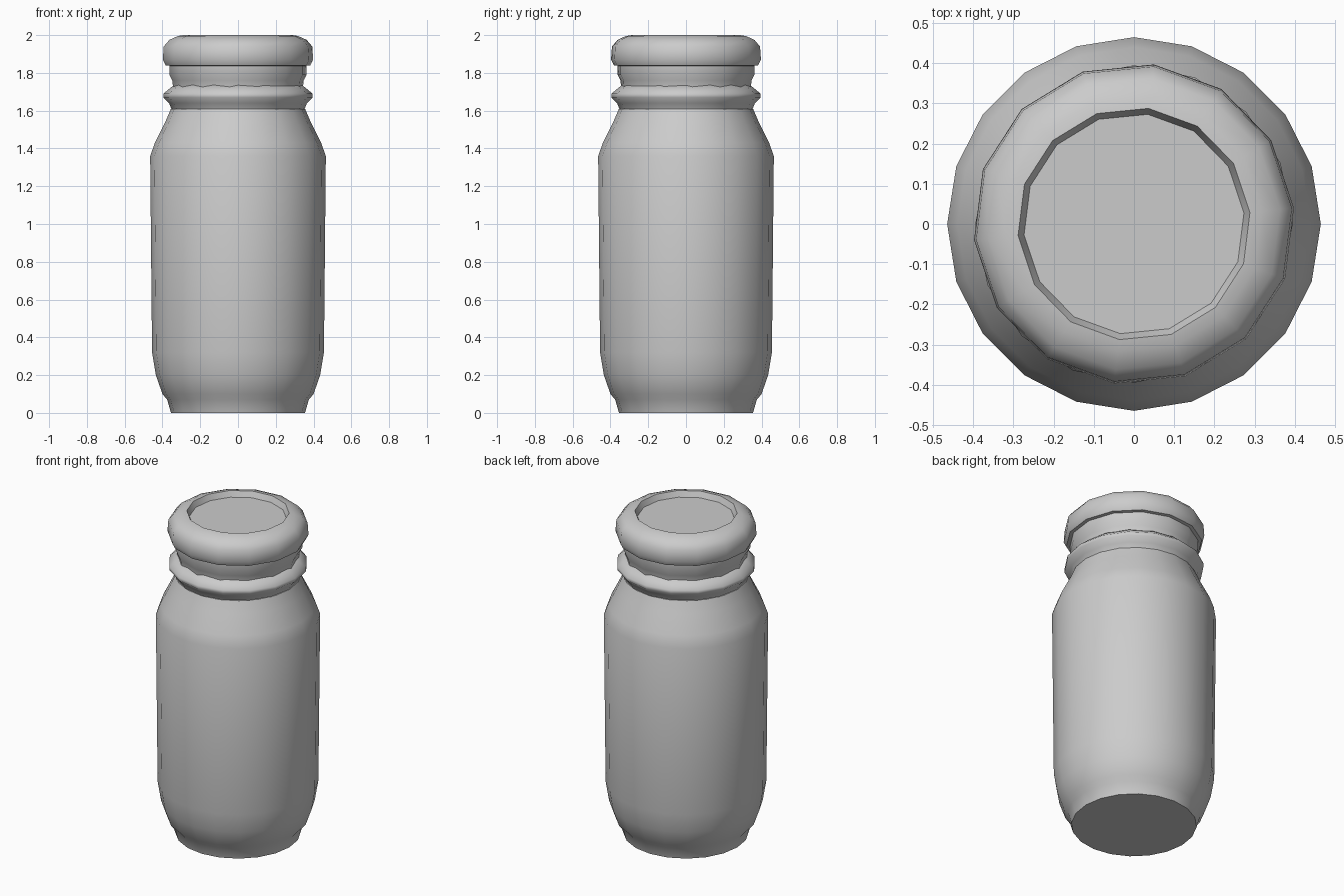
import bpy, bmesh
from math import sin, cos, pi, radians

if "Cube" in bpy.data.objects:
    bpy.data.objects.remove(bpy.data.objects["Cube"], do_unlink=True)

grey = bpy.data.materials.new("plain grey")
grey.use_nodes = True
grey.diffuse_color = (0.6, 0.6, 0.6, 1)
grey.node_tree.nodes["Principled BSDF"].inputs["Base Color"].default_value = (0.6, 0.6, 0.6, 1)


def lathe(name, profile, sides, turn=0.0, smooth=50):
    """Spin (radius, height) points round z; close both ends with flat caps."""
    bm = bmesh.new()
    rings = []
    for r, z in profile:
        angles = [turn + 2 * pi * i / sides for i in range(sides)]
        rings.append([bm.verts.new((r * cos(a), r * sin(a), z)) for a in angles])
    for low, high in zip(rings, rings[1:]):
        for i in range(sides):
            j = (i + 1) % sides
            bm.faces.new((low[i], low[j], high[j], high[i]))
    bm.faces.new(rings[0][::-1])
    bm.faces.new(rings[-1])
    bmesh.ops.recalc_face_normals(bm, faces=bm.faces)
    mesh = bpy.data.meshes.new(name)
    bm.to_mesh(mesh)
    bm.free()
    mesh.materials.append(grey)
    obj = bpy.data.objects.new(name, mesh)
    bpy.context.collection.objects.link(obj)
    bpy.ops.object.select_all(action="DESELECT")
    obj.select_set(True)
    bpy.context.view_layer.objects.active = obj
    bpy.ops.object.shade_smooth_by_angle(angle=radians(smooth))
    return obj


# Jar body: foot, tapered base, straight wall, sloping shoulder
lathe("jar_body", [(0.355, 0), (0.375, 0.07), (0.40, 0.1), (0.435, 0.2), (0.455, 0.32),
                   (0.465, 1.36), (0.44, 1.43), (0.385, 1.54), (0.355, 1.61)], 20)

# Rounded collar ring under the neck
lathe("collar_ring", [(0.345, 1.59), (0.365, 1.64), (0.395, 1.67), (0.395, 1.69),
                      (0.365, 1.715), (0.34, 1.735)], 16)

# Neck between collar and lid
lathe("neck", [(0.345, 1.72), (0.35, 1.76), (0.365, 1.79), (0.365, 1.85)], 14, 0.1)

# Lid: rounded rim around a shallow sunken disc
lathe("lid", [(0.34, 1.835), (0.385, 1.84), (0.40, 1.87), (0.395, 1.94), (0.365, 1.975),
              (0.32, 1.995), (0.29, 2.0), (0.275, 1.965)], 14, 0.1, 55)
